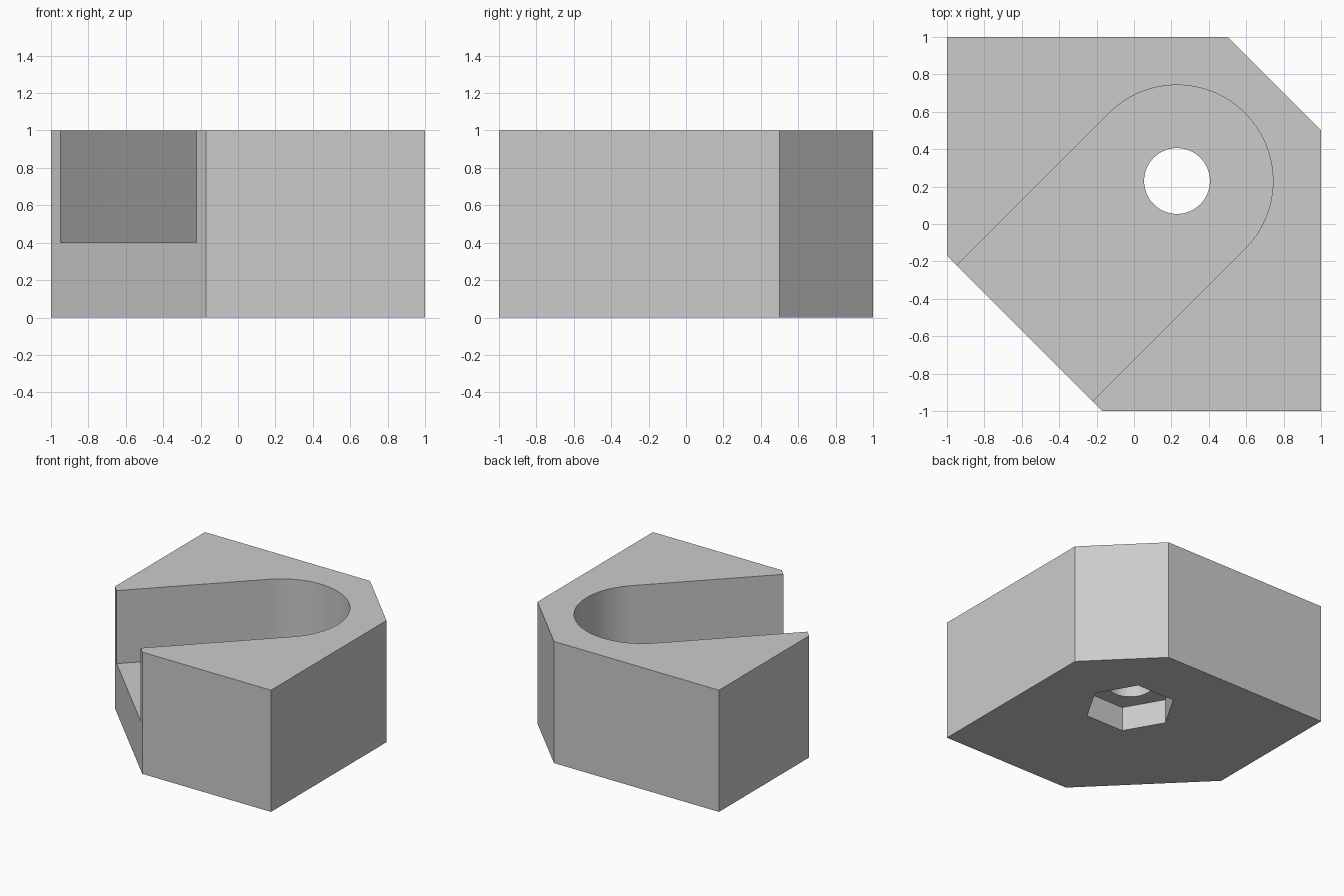
import bpy
import bmesh
from math import cos, sin, pi, radians

cube = bpy.data.objects.get("Cube")
if cube:
    bpy.data.objects.remove(cube, do_unlink=True)

grey = bpy.data.materials.new("light grey")
grey.use_nodes = True
grey.diffuse_color = (0.6, 0.6, 0.6, 1)
grey.node_tree.nodes["Principled BSDF"].inputs["Base Color"].default_value = (0.6, 0.6, 0.6, 1)

AXIS = 0.23          # bore centre, on the diagonal x = y
SLOT_RADIUS = 0.513
SLOT_FLOOR = 0.4
NUT_DEPTH = 0.2


def prism(name, outline, bottom, top):
    """Extrude a counter-clockwise outline between two heights."""
    bm = bmesh.new()
    base = bm.faces.new([bm.verts.new((x, y, bottom)) for x, y in outline])
    side = bmesh.ops.extrude_face_region(bm, geom=[base])["geom"]
    moved = [v for v in side if isinstance(v, bmesh.types.BMVert)]
    bmesh.ops.translate(bm, verts=moved, vec=(0, 0, top - bottom))
    bmesh.ops.recalc_face_normals(bm, faces=bm.faces)
    mesh = bpy.data.meshes.new(name)
    bm.to_mesh(mesh)
    bm.free()
    mesh.materials.append(grey)
    obj = bpy.data.objects.new(name, mesh)
    bpy.context.collection.objects.link(obj)
    return obj


def arc(radius, start, sweep, steps):
    """Points on an arc about the bore axis, angles in degrees."""
    angles = [radians(start + sweep * i / steps) for i in range(steps + 1)]
    return [(AXIS + radius * cos(a), AXIS + radius * sin(a)) for a in angles]


# Block with two chamfered corners
block = prism("clamp_block", [(-1, -0.17), (-0.17, -1), (1, -1),
                              (1, 0.5), (0.5, 1), (-1, 1)], 0, 1)

# Round-ended slot, open through the front chamfer
slot_outline = arc(SLOT_RADIUS, -45, 180, 64)
first, last = slot_outline[0], slot_outline[-1]
slot_outline += [(last[0] - 1.5, last[1] - 1.5), (first[0] - 1.5, first[1] - 1.5)]

cutters = [
    prism("slot_cutter", slot_outline, SLOT_FLOOR, 1.2),
    prism("bore_cutter", arc(0.176, 0, 360, 64)[:-1], -0.2, 0.7),
    prism("nut_pocket_cutter", arc(0.345, 0, 360, 6)[:-1], -0.1, NUT_DEPTH),
]

# Cut the recesses and keep the result as plain geometry
bpy.ops.object.select_all(action="DESELECT")
block.select_set(True)
bpy.context.view_layer.objects.active = block
for cutter in cutters:
    cutter.hide_render = True
    cut = block.modifiers.new(cutter.name, "BOOLEAN")
    cut.operation = "DIFFERENCE"
    cut.solver = "EXACT"
    cut.object = cutter
    bpy.ops.object.modifier_apply(modifier=cut.name)
    bpy.data.objects.remove(cutter, do_unlink=True)

# Smooth the round walls, keep the corners crisp
bpy.ops.object.shade_smooth_by_angle(angle=pi / 6)
